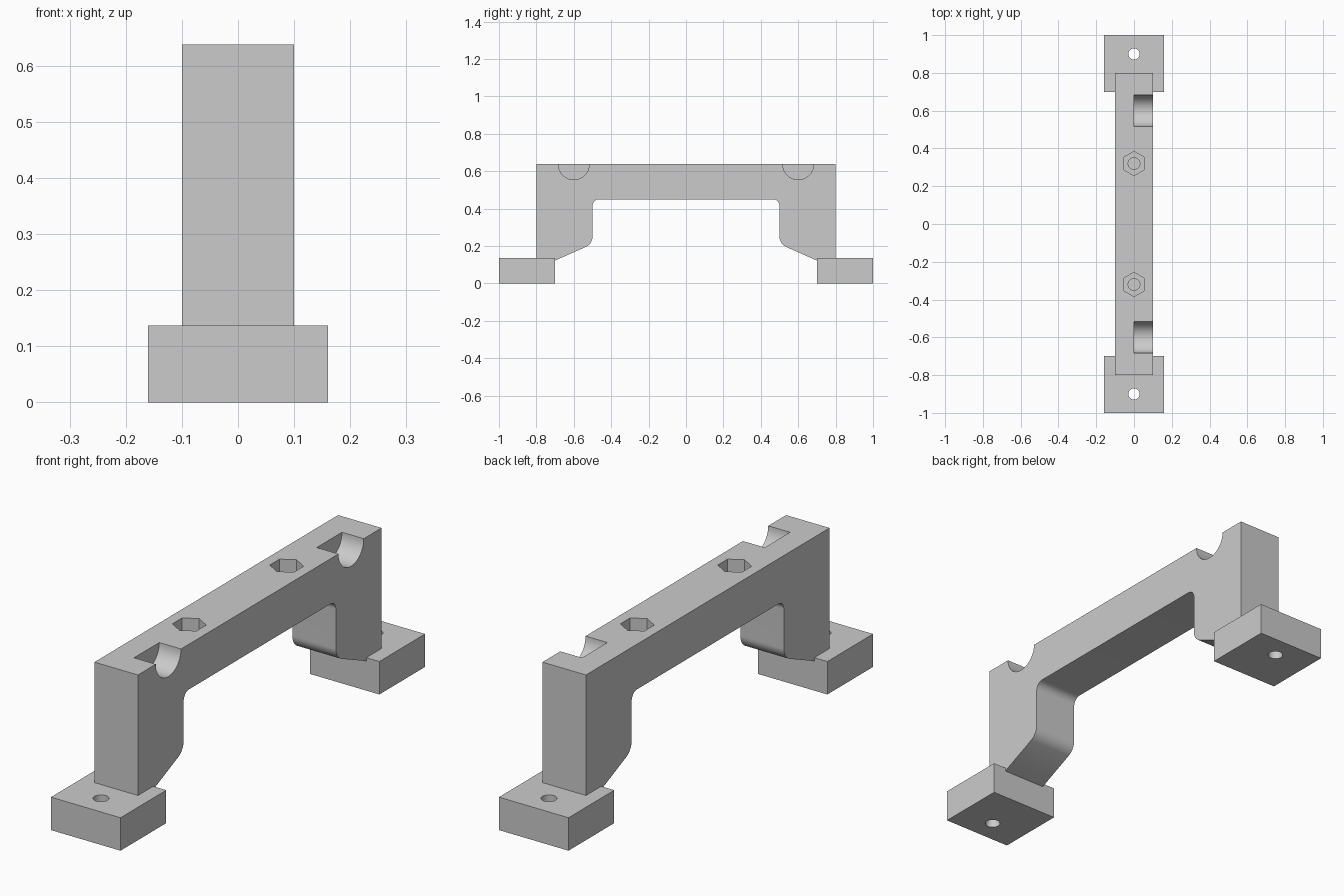
import bpy, bmesh, math
from mathutils import Vector, Matrix

cube = bpy.data.objects.get("Cube")
if cube:
    bpy.data.objects.remove(cube, do_unlink=True)

grey = bpy.data.materials.new("plain grey")
grey.use_nodes = True
colour = (0.6, 0.6, 0.6, 1)
grey.diffuse_color = colour
grey.node_tree.nodes["Principled BSDF"].inputs["Base Color"].default_value = colour

TOP = 0.638


def make_object(name, bm):
    bmesh.ops.recalc_face_normals(bm, faces=bm.faces)
    mesh = bpy.data.meshes.new(name)
    bm.to_mesh(mesh)
    bm.free()
    mesh.materials.append(grey)
    obj = bpy.data.objects.new(name, mesh)
    bpy.context.collection.objects.link(obj)
    return obj


def box(name, size, centre):
    bm = bmesh.new()
    bmesh.ops.create_cube(bm, size=1)
    bmesh.ops.scale(bm, vec=size, verts=bm.verts)
    bmesh.ops.translate(bm, vec=centre, verts=bm.verts)
    return make_object(name, bm)


def prism(name, sides, radius, depth, centre, rotation):
    bm = bmesh.new()
    bmesh.ops.create_cone(bm, cap_ends=True, segments=sides, radius1=radius,
                          radius2=radius, depth=depth,
                          matrix=Matrix.Translation(centre) @ rotation)
    return make_object(name, bm)


def cut(target, cutter):
    mod = target.modifiers.new("cut", "BOOLEAN")
    mod.operation = "DIFFERENCE"
    mod.solver = "EXACT"
    mod.object = cutter
    bpy.context.view_layer.objects.active = target
    bpy.ops.object.modifier_apply(modifier=mod.name)
    bpy.data.objects.remove(cutter, do_unlink=True)


def fillet(before, corner, after, radius, steps=8):
    """Points of an arc that rounds a corner."""
    a = (Vector(before) - Vector(corner)).normalized()
    b = (Vector(after) - Vector(corner)).normalized()
    half = a.angle(b) / 2
    c = Vector(corner) + (a + b).normalized() * (radius / math.sin(half))
    start = Vector(corner) + a * (radius / math.tan(half)) - c
    end = Vector(corner) + b * (radius / math.tan(half)) - c
    return [c + start.lerp(end, i / steps).normalized() * radius
            for i in range(steps + 1)]


# Bridge body: half the side profile (y, z), mirrored and extruded across x
beam, inner, ankle, heel = (0, 0.45), (0.5, 0.45), (0.5, 0.211), (0.74, 0.105)
half = [Vector((0.8, TOP)), Vector((0.8, 0.105)), Vector(heel)]
half += fillet(heel, ankle, inner, 0.06)
half += fillet(ankle, inner, beam, 0.035)
profile = half + [Vector((-p.x, p.y)) for p in reversed(half)]
bm = bmesh.new()
face = bm.faces.new([bm.verts.new((-0.1, p.x, p.y)) for p in profile])
ext = bmesh.ops.extrude_face_region(bm, geom=[face])
bmesh.ops.translate(bm, vec=(0.2, 0, 0),
                    verts=[v for v in ext["geom"] if isinstance(v, bmesh.types.BMVert)])
body = make_object("bridge_body", bm)

across = Matrix.Rotation(math.pi / 2, 4, "Y")
upright = Matrix.Identity(4)
parts = [body]
for side, word in ((-1, "front"), (1, "back")):
    # Half-round notch, hexagonal recess and blind screw hole in the body
    cut(body, prism("notch", 48, 0.083, 0.2, (0.1, side * 0.6, TOP), across))
    cut(body, prism("hex", 6, 0.064, 0.2, (0, side * 0.32, TOP), upright))
    cut(body, prism("hole", 32, 0.031, 0.32, (0, side * 0.32, TOP), upright))
    # Mounting foot with a through hole
    foot = box(word + "_foot", (0.32, 0.3, 0.137), (0, side * 0.85, 0.0685))
    cut(foot, prism("bolt", 32, 0.03, 0.5, (0, side * 0.9, 0.07), upright))
    parts.append(foot)

# Smooth the rounded surfaces, keep the edges sharp
bpy.ops.object.select_all(action="DESELECT")
for obj in parts:
    obj.select_set(True)
bpy.context.view_layer.objects.active = body
bpy.ops.object.shade_smooth_by_angle(angle=math.radians(30))
